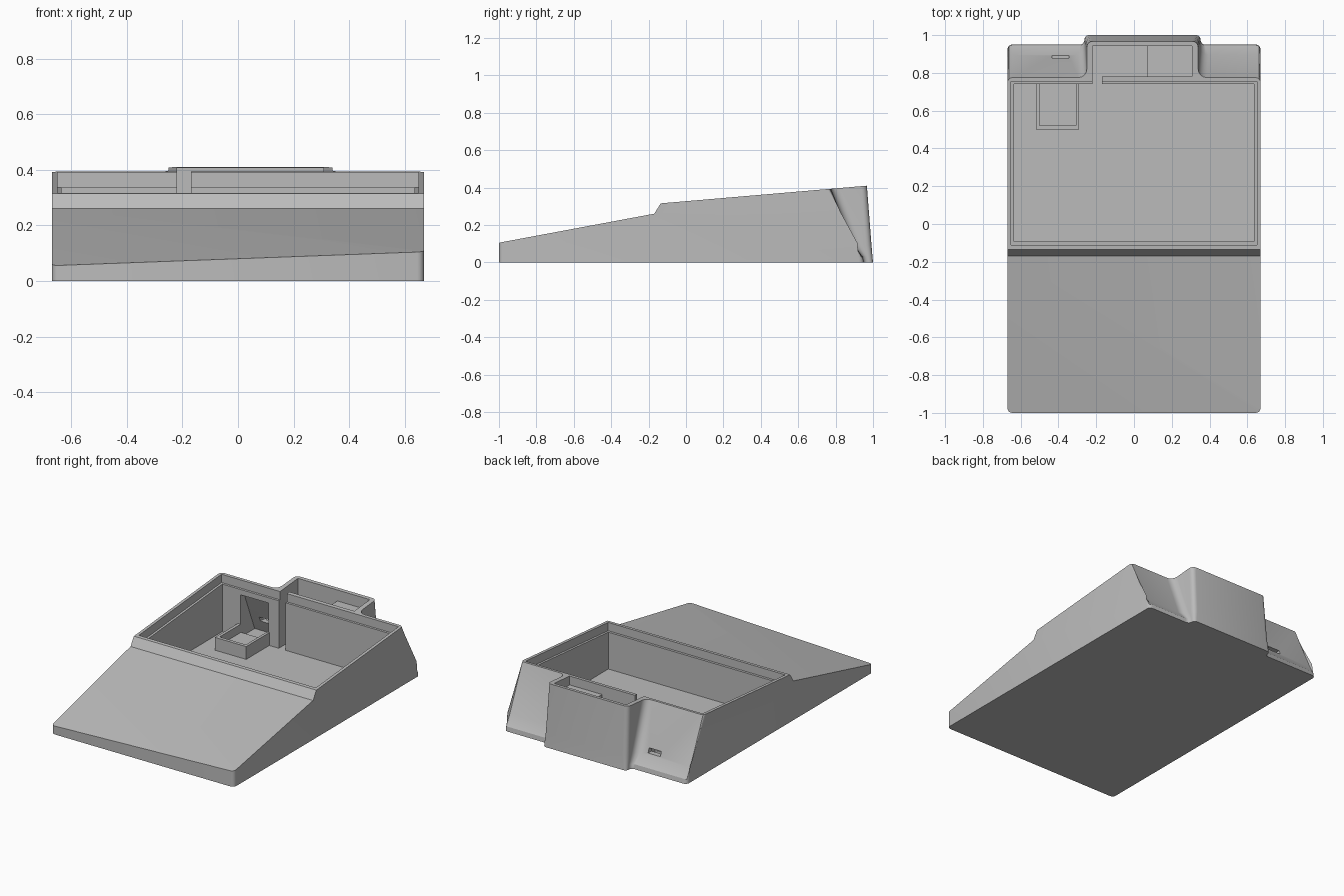
import bpy, bmesh, math
from mathutils import Vector

cube = bpy.data.objects.get("Cube")
if cube:
    bpy.data.objects.remove(cube, do_unlink=True)

grey = bpy.data.materials.new("light_grey_plastic")
grey.use_nodes = True
COLOR = (0.5, 0.5, 0.5, 1)
grey.diffuse_color = COLOR
grey.node_tree.nodes["Principled BSDF"].inputs["Base Color"].default_value = COLOR

HALF = 0.67        # half width of the body
FLOOR = 0.02       # tray floor height


def top(y):
    """Height of the sloping top rim."""
    return 0.315 + 0.0856 * (y + 0.14)


def make(name, bm):
    bmesh.ops.recalc_face_normals(bm, faces=bm.faces[:])
    mesh = bpy.data.meshes.new(name)
    bm.to_mesh(mesh)
    bm.free()
    mesh.materials.append(grey)
    ob = bpy.data.objects.new(name, mesh)
    bpy.context.collection.objects.link(ob)
    return ob


def loft(name, rings):
    """Closed solid through rings with equal point counts."""
    bm = bmesh.new()
    loops = [[bm.verts.new(p) for p in ring] for ring in rings]
    n = len(loops[0])
    for a, b in zip(loops, loops[1:]):
        for i in range(n):
            j = (i + 1) % n
            bm.faces.new((a[i], a[j], b[j], b[i]))
    bm.faces.new(loops[0])
    bm.faces.new(loops[-1])
    return make(name, bm)


def prism(name, x0, x1, profile):
    """Side profile (y, z) stretched across x."""
    return loft(name, [[(x, y, z) for y, z in profile] for x in (x0, x1)])


def box(name, x0, x1, y0, y1, z0, z1):
    return prism(name, x0, x1, [(y0, z0), (y1, z0), (y1, z1), (y0, z1)])


def boolean(target, tool, op):
    mod = target.modifiers.new(op, "BOOLEAN")
    mod.operation, mod.solver, mod.object = op, "EXACT", tool
    bpy.context.view_layer.objects.active = target
    bpy.ops.object.modifier_apply(modifier=mod.name)
    bpy.data.objects.remove(tool, do_unlink=True)


# Wedge body: side profile with a skewed front ramp and flared back
BACK = [(0.95, 0), (0.945, 0.03), (0.895, 0.09), (0.775, top(0.775))]
bm = bmesh.new()
sides = []
for x, front in ((-HALF, 0.055), (HALF, 0.105)):
    pts = [(-1, 0)] + BACK + [(-0.135, top(-0.135)), (-0.17, 0.26), (-1, front)]
    sides.append([bm.verts.new((x, y, z)) for y, z in pts])
left, right = sides
n = len(left)
for i in range(n):
    j = (i + 1) % n
    if i == n - 2:      # ramp is folded along its diagonal
        bm.faces.new((left[i], left[j], right[j]))
        bm.faces.new((left[i], right[j], right[i]))
    else:
        bm.faces.new((left[i], left[j], right[j], right[i]))
for side in sides:
    bm.faces.new(side)
corner = []
for e in bm.edges:
    a, b = (v.co for v in e.verts)
    if a.x == b.x and (max(a.y, b.y) < -0.9 or min(a.y, b.y) > 0.7):
        corner.append(e)
bmesh.ops.bevel(bm, geom=corner, offset=0.025, segments=4, profile=0.5, affect="EDGES")
body = make("body_shell", bm)


# Rear bay housing: tapered block with filleted joins to the back wall
def housing_ring(z, wall, back, draft):
    f = min(0.045, (back - wall) * 0.5)
    r = min(0.03, (back - wall) * 0.45)
    half = 0.295 + draft
    steps = [math.radians(a) for a in (0, 22.5, 45, 67.5, 90)]
    pts = [(half + f, 0.7), (half + f, wall - 0.002)]
    pts += [(half + f * (1 - math.sin(a)), wall + f * (1 - math.cos(a))) for a in steps]
    pts += [(half - r * (1 - math.cos(a)), back - r * (1 - math.sin(a))) for a in steps]
    pts += [(-x, y) for x, y in reversed(pts)]
    return [(x + 0.045, y, top(y) if z is None else z) for x, y in pts]


housing = loft("housing", [
    housing_ring(0, 0.95, 1.0, 0.012),
    housing_ring(0.03, 0.945, 0.997, 0.011),
    housing_ring(0.09, 0.895, 0.992, 0.009),
    housing_ring(None, 0.775, 0.967, 0),
])
boolean(body, housing, "UNION")


# Tray cavity and the stepped lip around its rim
def sloped(name, x0, x1, y0, y1, depth):
    return prism(name, x0, x1, [(y0, top(y0) - depth), (y1, top(y1) - depth), (y1, 0.6), (y0, 0.6)])


boolean(body, sloped("lip_cut", -0.65, 0.65, -0.112, 0.755, 0.055), "DIFFERENCE")
boolean(body, box("tray_cut", -0.635, 0.635, -0.092, 0.742, FLOOR, 0.6), "DIFFERENCE")

# Bay: deep well, raised shelf and cable channel into the tray
boolean(body, box("well_cut", -0.22, 0.07, 0.78, 0.943, FLOOR, 0.6), "DIFFERENCE")
boolean(body, box("shelf_cut", 0.05, 0.308, 0.78, 0.943, 0.335, 0.6), "DIFFERENCE")
boolean(body, box("channel_cut", -0.22, -0.17, 0.7, 0.9, FLOOR, 0.6), "DIFFERENCE")

# Connector pocket behind the tray wall, with a slot through the back
pocket = [(0.7, FLOOR), (0.89, FLOOR), (0.86, 0.09), (0.775, 0.3), (0.7, 0.3)]
boolean(body, prism("pocket_cut", -0.5, -0.295, pocket), "DIFFERENCE")
boolean(body, box("slot_cut", -0.435, -0.345, 0.8, 1.0, 0.1, 0.13), "DIFFERENCE")

# Small open holder on the tray floor
holder = box("board_holder", -0.52, -0.29, 0.5, 0.745, FLOOR - 0.005, 0.105)
boolean(holder, box("holder_cut", -0.5, -0.308, 0.522, 0.8, 0.05, 0.2), "DIFFERENCE")

# Smooth rounded corners, crisp edges
bpy.ops.object.select_all(action="DESELECT")
for ob in (body, holder):
    ob.select_set(True)
bpy.context.view_layer.objects.active = body
bpy.ops.object.shade_smooth_by_angle(angle=math.radians(28))
